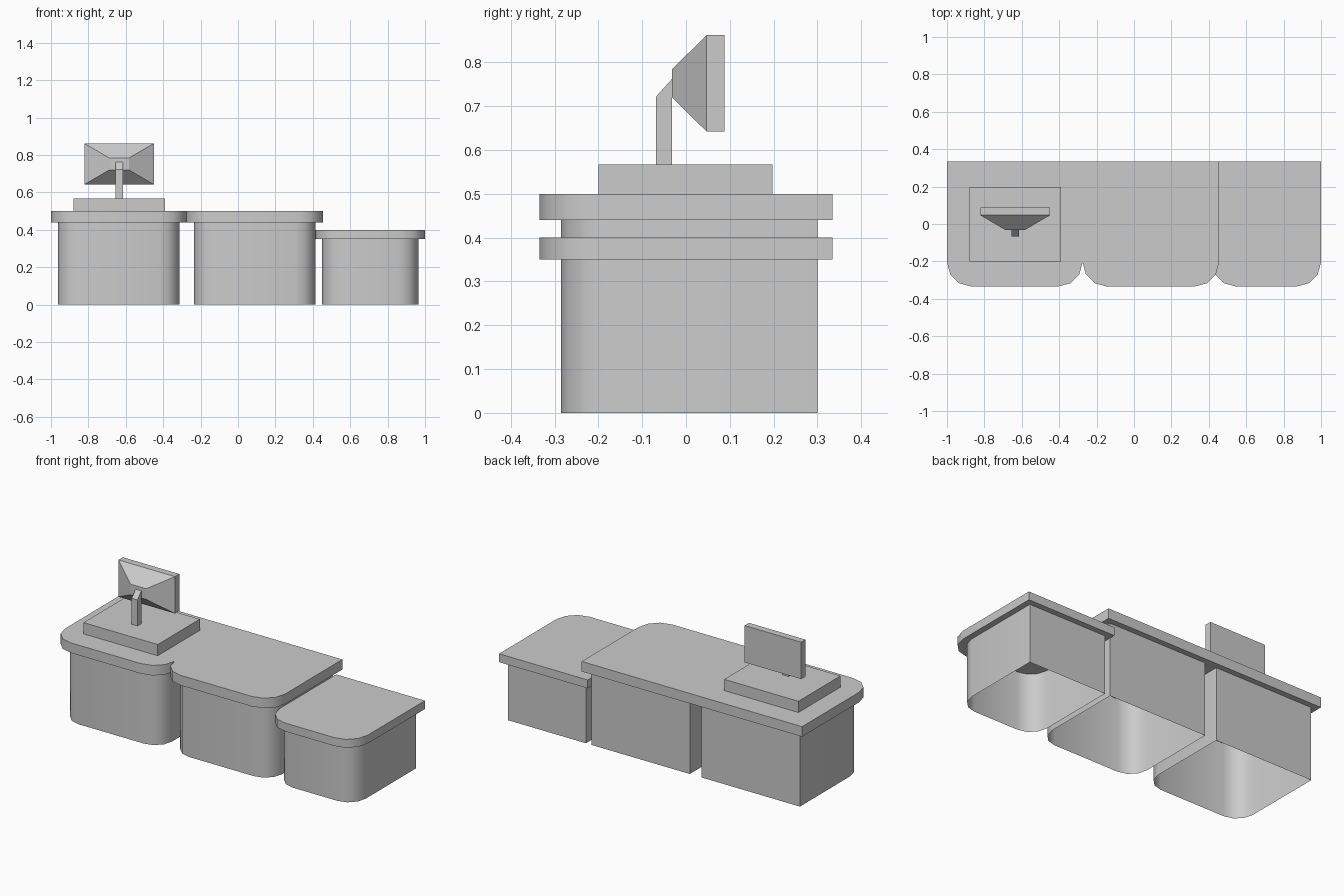
import bpy, bmesh, math
from mathutils import Vector

cube = bpy.data.objects.get("Cube")
if cube:
    bpy.data.objects.remove(cube, do_unlink=True)

grey = bpy.data.materials.new("light grey")
grey.use_nodes = True
colour = (0.6, 0.6, 0.6, 1)
grey.diffuse_color = colour
grey.node_tree.nodes["Principled BSDF"].inputs["Base Color"].default_value = colour


def finish(name, bm, smooth=False):
    bmesh.ops.recalc_face_normals(bm, faces=bm.faces)
    mesh = bpy.data.meshes.new(name)
    bm.to_mesh(mesh)
    bm.free()
    mesh.materials.append(grey)
    obj = bpy.data.objects.new(name, mesh)
    bpy.context.collection.objects.link(obj)
    if smooth:
        bpy.ops.object.select_all(action='DESELECT')
        bpy.context.view_layer.objects.active = obj
        obj.select_set(True)
        bpy.ops.object.shade_smooth_by_angle(angle=math.radians(40))
    return obj


def outline(lobes, front, back, radius, steps=3):
    """Square back corners, and rounded front corners on every lobe."""
    pts = [(lobes[-1][1], back), (lobes[0][0], back)]
    for x0, x1 in lobes:
        for cx, start in ((x0 + radius, math.pi), (x1 - radius, 1.5 * math.pi)):
            for i in range(steps + 1):
                a = start + i * math.pi / 2 / steps
                p = (cx + radius * math.cos(a), front + radius + radius * math.sin(a))
                if math.dist(p, pts[-1]) > 1e-4:
                    pts.append(p)
    return pts


def extrude(name, pts, z0, z1, capped=True):
    bm = bmesh.new()
    low = [bm.verts.new((x, y, z0)) for x, y in pts]
    high = [bm.verts.new((x, y, z1)) for x, y in pts]
    for i in range(len(pts)):
        j = (i + 1) % len(pts)
        bm.faces.new((low[i], low[j], high[j], high[i]))
    if capped:
        bm.faces.new(high)
        bm.faces.new(low[::-1])
    return finish(name, bm, smooth=True)


def box(name, x, y, z):
    bm = bmesh.new()
    bmesh.ops.create_cube(bm, size=1)
    for v in bm.verts:
        v.co = Vector([(a + b) / 2 + c * (b - a) for (a, b), c in zip((x, y, z), v.co)])
    return bm


# Counter tops: one long slab with two lobes, one lower slab
extrude("main_counter", outline([(-1, -0.275), (-0.275, 0.455)], -0.334, 0.334, 0.13), 0.44, 0.5)
extrude("low_counter", outline([(0.415, 1)], -0.334, 0.334, 0.13), 0.35, 0.4)

# Cabinets, open underneath
for name, x0, x1, top in (("left_end_cabinet", -0.962, -0.312, 0.44),
                          ("middle_cabinet", -0.235, 0.415, 0.44),
                          ("low_cabinet", 0.45, 0.965, 0.35)):
    extrude(name, outline([(x0, x1)], -0.285, 0.3, 0.11), 0, top, capped=False)

# Computer base
finish("computer_base", box("base", (-0.88, -0.39), (-0.2, 0.197), (0.5, 0.567)))

# Monitor post with a slanted top
bm = box("post", (-0.654, -0.616), (-0.068, -0.032), (0.567, 0.762))
for v in bm.verts:
    if v.co.z > 0.7 and v.co.y < -0.05:
        v.co.z = 0.722
finish("monitor_post", bm)

# Monitor: flat screen slab with a tapered housing
screen_x, screen_z = (-0.822, -0.449), (0.642, 0.862)
bm = box("screen", screen_x, (0.047, 0.088), screen_z)
face = min(bm.faces, key=lambda f: f.calc_center_median().y)
new = bmesh.ops.extrude_discrete_faces(bm, faces=[face])["faces"][0]
mid = new.calc_center_median()
for v in new.verts:
    v.co = Vector((mid.x + (v.co.x - mid.x) * 0.28, -0.032, mid.z + (v.co.z - mid.z) * 0.29))
finish("monitor", bm)
